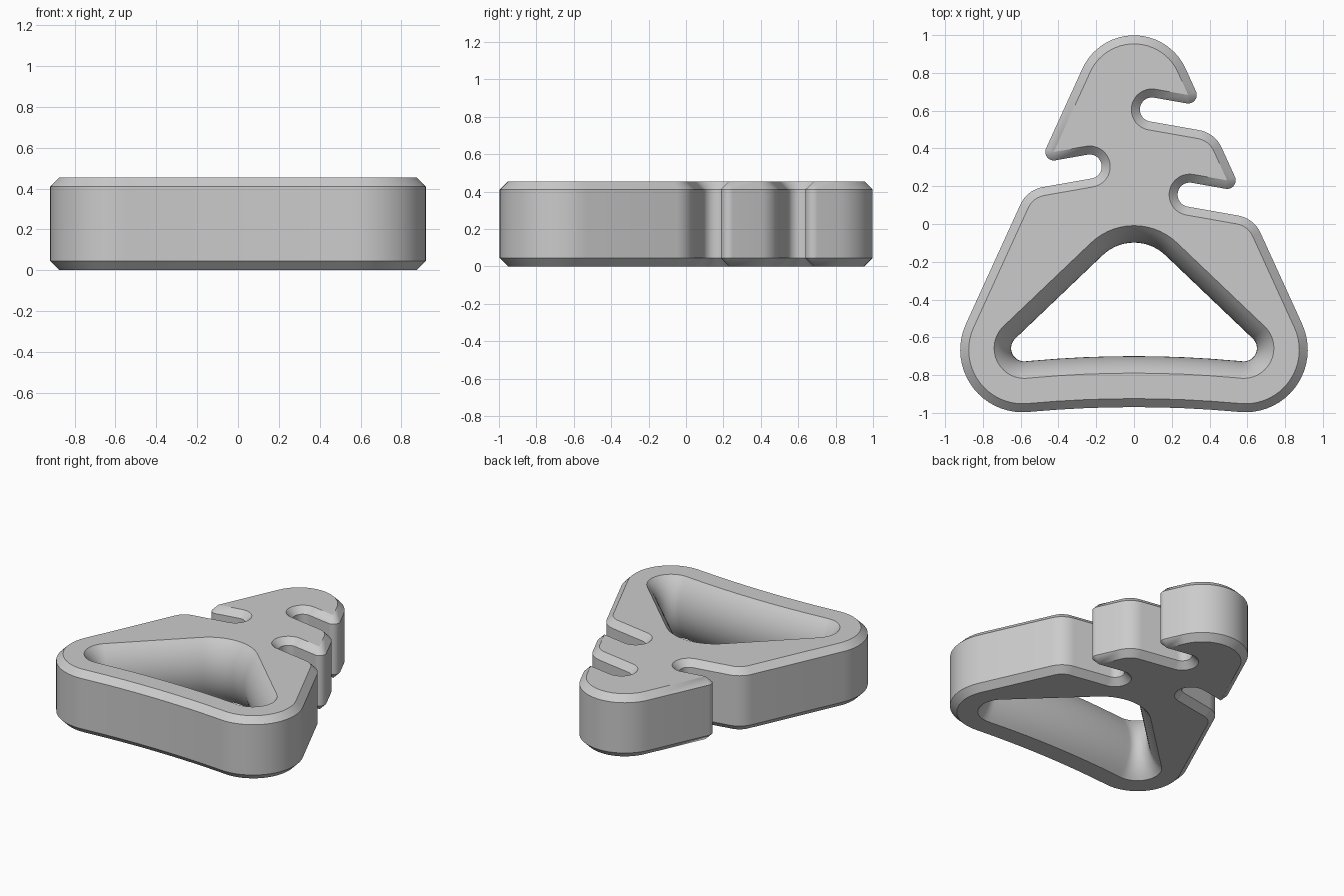
import bpy, bmesh, math
from mathutils import Vector

if "Cube" in bpy.data.objects:
    bpy.data.objects.remove(bpy.data.objects["Cube"])

HEIGHT, CHAMFER, BULGE = 0.455, 0.045, 0.09
SIDE = Vector((0.91, 0.415))   # outward direction of the right flank
REACH = 0.59                   # distance of both flanks from the centre


def rounded(corners):
    """Round each (x, y, radius) corner; return (point, outward normal) pairs, counter-clockwise."""
    result = []
    pts = [Vector(c[:2]) for c in corners]
    for i, (x, y, r) in enumerate(corners):
        p = pts[i]
        d1 = (p - pts[i - 1]).normalized()
        d2 = (pts[(i + 1) % len(pts)] - p).normalized()
        turn = math.atan2(d1.x * d2.y - d1.y * d2.x, d1.dot(d2))
        sign = math.copysign(1, turn)
        n1 = Vector((d1.y, -d1.x))
        centre = p - d1 * r * math.tan(abs(turn) / 2) - n1 * r * sign
        steps = max(8, int(abs(turn) / math.radians(6)))
        start = math.atan2(n1.y, n1.x)
        for s in range(steps + 1):
            a = start + turn * s / steps
            n = Vector((math.cos(a), math.sin(a)))
            result.append((centre + n * r * sign, n))
    return result


def notch(x, y, mirror):
    """Slanted slot cut into a flank: lower shoulder, round end, pointed barb."""
    tilt = math.radians(10)
    out = Vector((math.cos(tilt), -math.sin(tilt)))
    up = Vector((math.sin(tilt), math.cos(tilt)))
    r = 0.064
    centre = Vector((x, y))

    def flank_hit(p):
        return p + out * (REACH - SIDE.dot(p)) / SIDE.dot(out)

    low, high = centre - up * r, centre + up * r
    path = [(flank_hit(low), 0.16), (low - out * r, r * 0.999),
            (high - out * r, r * 0.999), (flank_hit(high), CHAMFER + 0.0005)]
    if mirror:
        path = [(Vector((-p.x, p.y)), k) for p, k in reversed(path)]
    return [(p.x, p.y, k) for p, k in path]


def loop(bm, outline, offset, z):
    verts = []
    for p, n in outline:
        q = p + n * offset
        verts.append(bm.verts.new((q.x, q.y, z)))
    return verts


def wall(bm, outline, profile):
    """Sweep an outline through (offset, height) steps."""
    rings = [loop(bm, outline, o, z) for o, z in profile]
    for a, b in zip(rings, rings[1:]):
        for i in range(len(a)):
            bm.faces.new((a[i - 1], a[i], b[i], b[i - 1]))


# Outer outline: rounded triangle with a hollow base and three notches
outer = rounded(
    [(0, -0.945, 6.1), (1.126, -1.046, 0.33)]
    + notch(0.295, 0.155, False) + notch(0.095, 0.606, False)
    + [(0, REACH / SIDE.y, 0.30)]
    + notch(0.235, 0.304, True) + [(-1.126, -1.046, 0.33)])

# Opening outline at its narrowest, halfway up
hole = rounded([(0, -0.675, 6.0), (0.774, -0.745, 0.07),
                (0, -0.007, 0.24), (-0.774, -0.745, 0.07)])

bm = bmesh.new()
wall(bm, outer, [(-CHAMFER, 0), (0, CHAMFER), (0, HEIGHT - CHAMFER), (-CHAMFER, HEIGHT)])

# Bulging inner wall: circular arc over the full thickness
half = HEIGHT / 2
radius = (half ** 2 + BULGE ** 2) / (2 * BULGE)
span = math.asin(half / radius)
arc = []
for s in range(17):
    a = span * (s / 8 - 1)
    arc.append((radius * (1 - math.cos(a)), half + radius * math.sin(a)))
wall(bm, hole, arc)
bmesh.ops.remove_doubles(bm, verts=bm.verts[:], dist=0.0015)

# Flat top and bottom between the two outlines
rims = [e for e in bm.edges if e.is_boundary]
for z in (0, HEIGHT):
    edges = [e for e in rims if all(abs(v.co.z - z) < 0.001 for v in e.verts)]
    bmesh.ops.triangle_fill(bm, edges=edges, use_beauty=True, normal=(0, 0, 1))
bmesh.ops.recalc_face_normals(bm, faces=bm.faces[:])

mesh = bpy.data.meshes.new("notched_buckle")
bm.to_mesh(mesh)
bm.free()
body = bpy.data.objects.new("notched_buckle", mesh)
bpy.context.collection.objects.link(body)

grey = bpy.data.materials.new("plain grey")
grey.use_nodes = True
colour = (0.6, 0.6, 0.6, 1)
grey.diffuse_color = colour
grey.node_tree.nodes["Principled BSDF"].inputs["Base Color"].default_value = colour
mesh.materials.append(grey)

bpy.context.view_layer.objects.active = body
body.select_set(True)
bpy.ops.object.shade_smooth_by_angle(angle=math.radians(30))
